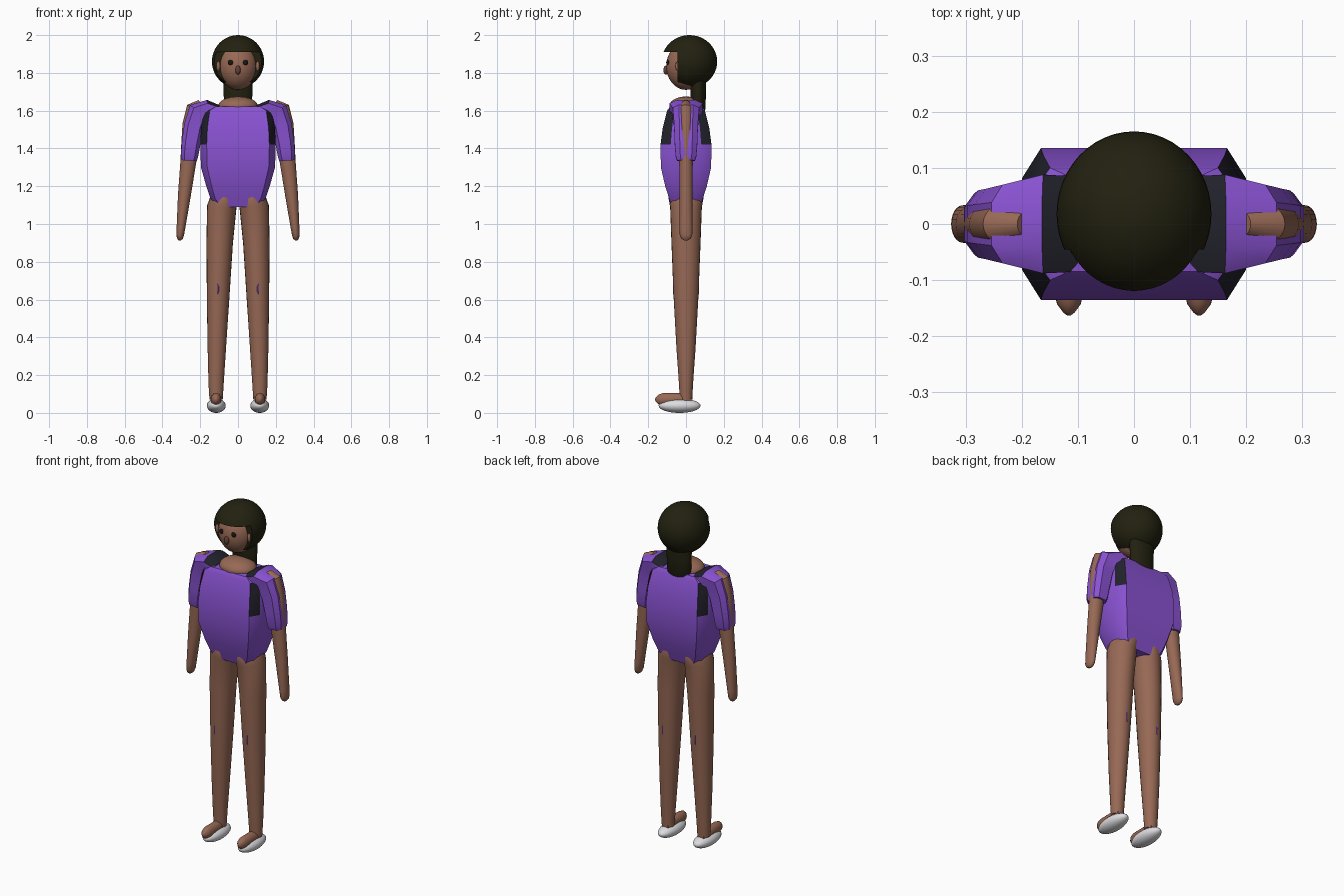
import bpy, bmesh
from math import sin, cos, pi, radians
from mathutils import Vector

if "Cube" in bpy.data.objects:
    bpy.data.objects.remove(bpy.data.objects["Cube"], do_unlink=True)


def material(name, r, g, b):
    m = bpy.data.materials.new(name)
    m.use_nodes = True
    m.diffuse_color = (r, g, b, 1)
    bsdf = next(n for n in m.node_tree.nodes if n.type == "BSDF_PRINCIPLED")
    bsdf.inputs["Base Color"].default_value = (r, g, b, 1)
    return m


SKIN = material("skin brown", 0.31, 0.14, 0.09)
PURPLE = material("shirt purple", 0.25, 0.085, 0.64)
DARK = material("undershirt charcoal", 0.016, 0.016, 0.025)
HAIR = material("hair dark olive", 0.016, 0.015, 0.005)
WHITE = material("shoe white", 0.72, 0.72, 0.75)
NOSE = material("nose brown", 0.13, 0.055, 0.035)
BLACK = material("eye black", 0.01, 0.008, 0.007)

ROUND = [(cos(i * pi / 12), sin(i * pi / 12)) for i in range(24)]


def panel(fx, fy):
    """Eight-sided section: flat panels joined by chamfers."""
    quarter = [(1, fy), (fx, 1)]
    half = quarter + [(-u, v) for u, v in reversed(quarter)]
    return half + [(-u, -v) for u, v in half]


def finish(obj, angle=35):
    bpy.ops.object.select_all(action="DESELECT")
    obj.select_set(True)
    bpy.context.view_layer.objects.active = obj
    bpy.ops.object.shade_smooth_by_angle(angle=radians(angle))
    return obj


def loft(name, stations, section, mats, side=1, rule=None):
    """Skin a section along a path in the xz plane; station = x, z, width, depth."""
    bm = bmesh.new()
    rings = []
    for i, (x, z, w, d) in enumerate(stations):
        a, b = stations[max(i - 1, 0)], stations[min(i + 1, len(stations) - 1)]
        t = Vector((b[0] - a[0], b[1] - a[1])).normalized()
        rings.append([bm.verts.new((side * (x + t.y * w * u), d * v, z - t.x * w * u))
                      for u, v in section])
    n = len(section)
    for lo, hi in zip(rings, rings[1:]):
        for k in range(n):
            bm.faces.new((lo[k], lo[(k + 1) % n], hi[(k + 1) % n], hi[k]))
    bm.faces.new(rings[0])
    bm.faces.new(rings[-1])
    bmesh.ops.recalc_face_normals(bm, faces=bm.faces)
    if rule:
        for f in bm.faces:
            f.material_index = int(rule(f.calc_center_median(), f.normal))
    mesh = bpy.data.meshes.new(name)
    bm.to_mesh(mesh)
    bm.free()
    for m in mats:
        mesh.materials.append(m)
    obj = bpy.data.objects.new(name, mesh)
    bpy.context.collection.objects.link(obj)
    return finish(obj)


def ball(name, loc, radii, mat, segments=32):
    bpy.ops.mesh.primitive_uv_sphere_add(segments=segments, ring_count=segments // 2,
                                         radius=1, location=loc)
    obj = bpy.context.object
    obj.name = name
    obj.scale = radii
    obj.data.materials.append(mat)
    return finish(obj, 60)


# Shirt body, with dark undershirt showing beside the armholes
loft("shirt_body", [(0, 1.09, .115, .075), (0, 1.14, .148, .091), (0, 1.2, .168, .11),
                    (0, 1.3, .196, .133), (0, 1.42, .2, .135), (0, 1.51, .195, .123),
                    (0, 1.6, .18, .1), (0, 1.622, .14, .085)],
     panel(.83, .6), [PURPLE, DARK],
     rule=lambda c, n: 1.43 < c.z < 1.6 and abs(n.x) > .3 and abs(c.y) > .03)

# Neck and head
ball("neck", (0, 0, 1.625), (.105, .088, .05), SKIN)
ball("head", (0, 0, 1.835), (.105, .105, .125), SKIN)
ball("nose", (0, -.106, 1.815), (.014, .014, .024), NOSE, 16)

# Hair cap with the face opening cut away
hair = ball("hair_cap", (0, .018, 1.86), (.138, .147, .14), HAIR, 48)
bpy.ops.mesh.primitive_cube_add(size=1, location=(0, -.2, 1.76))
cutter = bpy.context.object
cutter.name = "face_opening_cutter"
cutter.scale = (.5, .31, .3)
cutter.hide_render = True
cut = hair.modifiers.new("face_opening", "BOOLEAN")
cut.object = cutter
cut.operation = "DIFFERENCE"
cut.solver = "EXACT"
bpy.context.view_layer.objects.active = hair
bpy.ops.object.modifier_apply(modifier=cut.name)
bpy.data.objects.remove(cutter, do_unlink=True)
finish(hair, 40)

# Hair tail behind the neck
tail = loft("hair_tail", [(0, 1.59, .06, .03), (0, 1.61, .074, .04),
                          (0, 1.7, .076, .041), (0, 1.8, .08, .045)], ROUND, [HAIR])
tail.location.y = .064

for side, label in ((1, "left"), (-1, "right")):
    ball(label + "_eye", (side * .04, -.097, 1.855), (.014, .008, .014), BLACK, 16)
    ball(label + "_ear", (side * .104, -.035, 1.835), (.012, .022, .03), SKIN, 16)

    # Sleeve running over the shoulder, dark on the inner shoulder
    loft(label + "_sleeve", [(.105, 1.6, .03, .085), (.16, 1.612, .045, .088),
                             (.205, 1.592, .062, .07), (.232, 1.52, .054, .063),
                             (.248, 1.43, .05, .06), (.257, 1.36, .046, .055),
                             (.259, 1.335, .04, .047)],
         panel(.6, .55), [PURPLE, DARK], side,
         lambda c, n: abs(c.x) < .16 and n.z > .3)

    # Arm, showing through the sleeve at the shoulder
    loft(label + "_arm", [(.185, 1.628, .036, .025), (.215, 1.603, .061, .042),
                          (.241, 1.52, .054, .042), (.252, 1.43, .048, .038),
                          (.263, 1.33, .042, .036), (.284, 1.15, .034, .034),
                          (.302, .98, .023, .034), (.306, .94, .02, .033),
                          (.308, .922, .015, .024), (.309, .913, .005, .01)],
         ROUND, [SKIN], side)

    # Leg
    loft(label + "_leg", [(.07, 1.19, .055, .07), (.073, 1.14, .072, .093),
                          (.086, 1.09, .078, .084), (.097, .9, .07, .077),
                          (.105, .62, .06, .066), (.112, .35, .049, .051),
                          (.116, .15, .04, .037), (.116, .07, .035, .033)],
         ROUND, [SKIN], side)
    for face, y in (("front", -.066), ("back", .066)):
        ball(f"{label}_{face}_knee_slit", (side * .105, y, .66),
             (.004, .004, .037), PURPLE, 12)

    # Foot resting on its shoe
    ball(label + "_shoe", (side * .115, -.034, .038), (.05, .111, .038), WHITE)
    foot = loft(label + "_foot", [(0, -.03, .02, .02), (0, 0, .03, .034),
                                  (0, .12, .027, .034), (0, .143, .021, .027),
                                  (0, .158, .01, .014), (0, .163, .003, .004)],
                ROUND, [SKIN])
    foot.rotation_euler.x = radians(90)
    foot.location = (side * .116, 0, .071)
